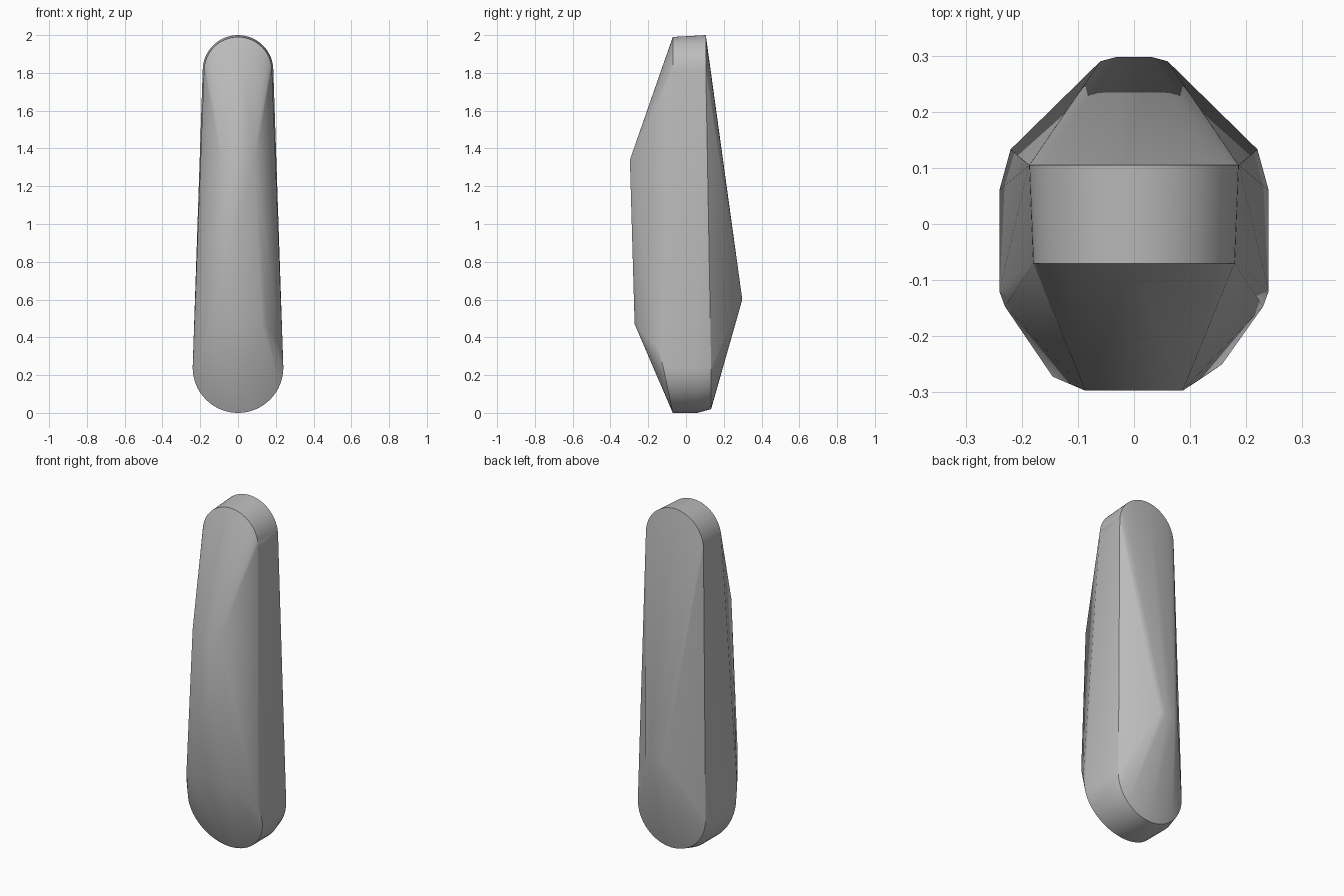
import bpy, bmesh
from math import sin, cos, radians

if "Cube" in bpy.data.objects:
    bpy.data.objects.remove(bpy.data.objects["Cube"], do_unlink=True)

grey = bpy.data.materials.new("plain grey")
grey.use_nodes = True
colour = (0.5, 0.5, 0.5, 1)
grey.diffuse_color = colour
grey.node_tree.nodes["Principled BSDF"].inputs["Base Color"].default_value = colour

STEPS = 32


def arc(radius, centre_z, start, end, depth):
    """Points along an arc facing the front; depth gives y from the angle."""
    points = []
    for i in range(STEPS + 1):
        a = radians(start + (end - start) * i / STEPS)
        points.append((radius * cos(a), depth(a), centre_z + radius * sin(a)))
    return points


def mirrored(x, y, z):
    return [(x, y, z), (-x, y, z)]


# Rounded top band, front rim and back rim
points = arc(0.18, 1.81, 0, 180, lambda a: -0.07)
points += arc(0.187, 1.813, 0, 180, lambda a: 0.105)

# Rounded bottom band, with the front rim sweeping forward at the sides
points += arc(0.24, 0.24, 180, 360, lambda a: -0.12 - 0.05 * sin(a))
points += arc(0.24, 0.24, 180, 360, lambda a: 0.06)
points += arc(0.22, 0.24, 180, 360, lambda a: 0.133)

# Front ridge and lower shoulders
points += mirrored(0.087, -0.297, 1.34)
points += [(-0.145, -0.272, 0.47), (0.125, -0.272, 0.47), (0.157, -0.25, 0.45)]
points += mirrored(0.23, -0.147, 0.34)

# Back ridge
points += mirrored(0.06, 0.29, 0.6)
points += mirrored(0.03, 0.298, 0.6)

# Stretch one tight skin around all the outlines
bm = bmesh.new()
for p in points:
    bm.verts.new(p)
bmesh.ops.remove_doubles(bm, verts=bm.verts, dist=0.0005)
hull = bmesh.ops.convex_hull(bm, input=bm.verts)
spare = {e for e in hull["geom_interior"] + hull["geom_unused"]
         if isinstance(e, bmesh.types.BMVert)}
bmesh.ops.delete(bm, geom=list(spare), context="VERTS")
bmesh.ops.dissolve_limit(bm, angle_limit=radians(0.5), verts=bm.verts, edges=bm.edges)
bmesh.ops.recalc_face_normals(bm, faces=bm.faces)

mesh = bpy.data.meshes.new("faceted_body")
bm.to_mesh(mesh)
bm.free()
mesh.materials.append(grey)
body = bpy.data.objects.new("faceted_body", mesh)
bpy.context.collection.objects.link(body)

bpy.ops.object.select_all(action="DESELECT")
body.select_set(True)
bpy.context.view_layer.objects.active = body
bpy.ops.object.shade_smooth_by_angle(angle=radians(25))
